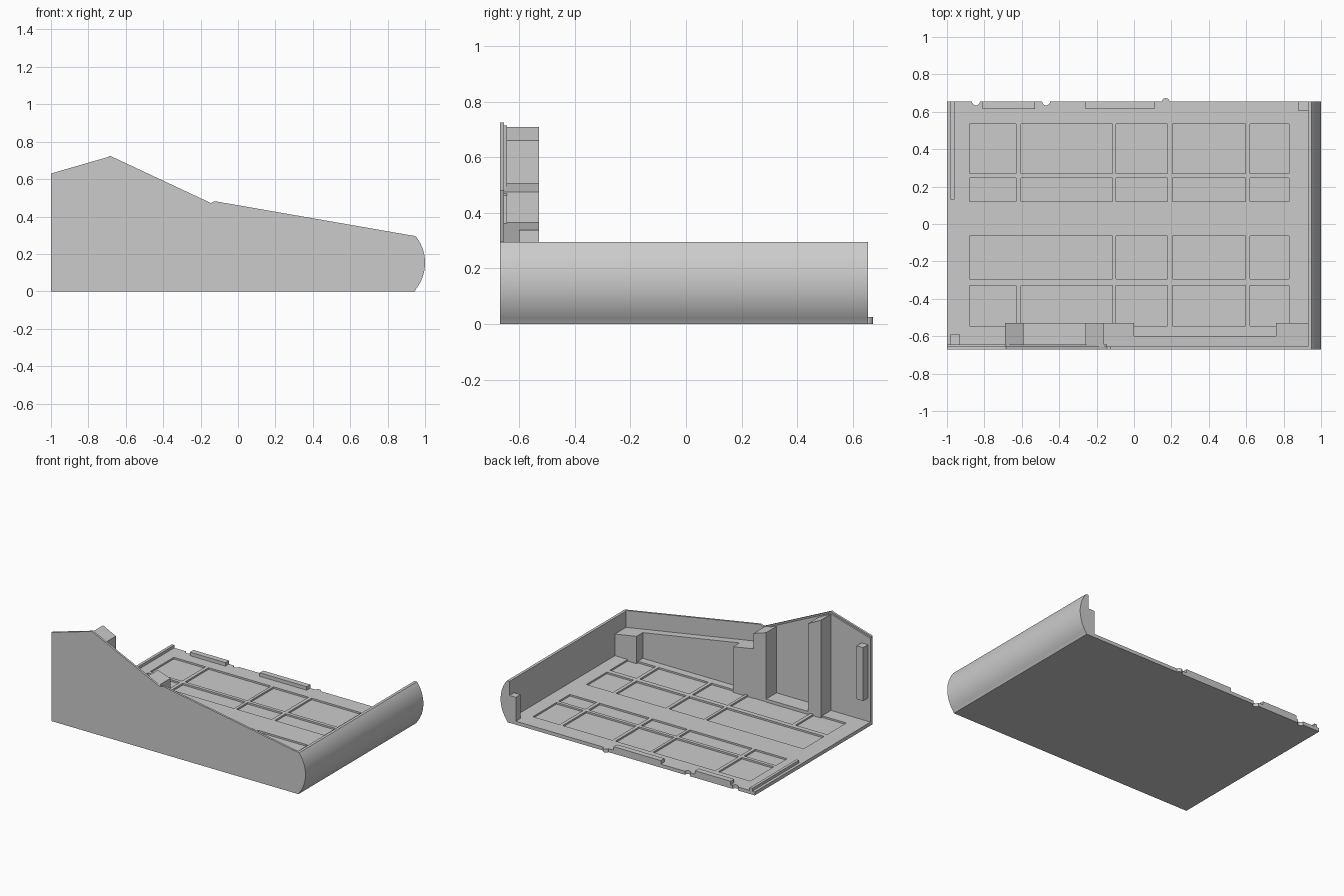
import bpy, bmesh, math
from mathutils import Matrix, Vector

cube = bpy.data.objects.get("Cube")
if cube:
    bpy.data.objects.remove(cube, do_unlink=True)

grey = bpy.data.materials.new("plain_grey")
grey.use_nodes = True
GREY = (0.6, 0.6, 0.6, 1)
grey.diffuse_color = GREY
grey.node_tree.nodes["Principled BSDF"].inputs["Base Color"].default_value = GREY


def finish(name, bm):
    bmesh.ops.recalc_face_normals(bm, faces=bm.faces)
    mesh = bpy.data.meshes.new(name)
    bm.to_mesh(mesh)
    bm.free()
    mesh.materials.append(grey)
    obj = bpy.data.objects.new(name, mesh)
    bpy.context.collection.objects.link(obj)
    return obj


def add_box(bm, x0, x1, y0, y1, z0, z1):
    centre = Vector((x0 + x1, y0 + y1, z0 + z1)) / 2
    size = Matrix.Diagonal((x1 - x0, y1 - y0, z1 - z0, 1))
    bmesh.ops.create_cube(bm, size=1, matrix=Matrix.Translation(centre) @ size)


def add_rod(bm, x, y, radius, z0, z1):
    bmesh.ops.create_cone(bm, cap_ends=True, segments=20, radius1=radius, radius2=radius,
                          depth=z1 - z0, matrix=Matrix.Translation((x, y, (z0 + z1) / 2)))


def box(name, *bounds):
    bm = bmesh.new()
    add_box(bm, *bounds)
    return finish(name, bm)


def prism(name, profile, y0, y1):
    """Extrude an x-z outline from y0 to y1."""
    bm = bmesh.new()
    face = bm.faces.new([bm.verts.new((x, y0, z)) for x, z in profile])
    out = bmesh.ops.extrude_face_region(bm, geom=[face])
    moved = [v for v in out["geom"] if isinstance(v, bmesh.types.BMVert)]
    bmesh.ops.translate(bm, verts=moved, vec=(0, y1 - y0, 0))
    return finish(name, bm)


def smooth(obj):
    bpy.ops.object.select_all(action="DESELECT")
    obj.select_set(True)
    bpy.context.view_layer.objects.active = obj
    bpy.ops.object.shade_smooth_by_angle(angle=math.radians(20))


FRONT, BACK = -0.67, 0.655
INNER = -0.655
SHELF = -0.53
FLOOR = 0.025

# Floor plate with shallow rectangular pockets and two edge notches
floor = box("floor", -1, 0.935, INNER - 0.005, BACK, 0, FLOOR)
columns = [(-0.88, -0.63), (-0.605, -0.115), (-0.095, 0.18), (0.205, 0.595), (0.62, 0.83)]
wide_columns = [(-0.88, -0.115)] + columns[2:]
rows = [(0.27, 0.535, columns), (0.12, 0.245, columns),
        (-0.295, -0.065, wide_columns), (-0.545, -0.33, columns)]
bm = bmesh.new()
for y0, y1, spans in rows:
    for x0, x1 in spans:
        add_box(bm, x0, x1, y0, y1, FLOOR - 0.012, 0.1)
for x in (-0.845, -0.47):
    add_rod(bm, x, BACK, 0.021, -0.1, 0.1)
cutter = finish("pocket_cutter", bm)
cutter.hide_render = True
cut = floor.modifiers.new("pockets", "BOOLEAN")
cut.operation = "DIFFERENCE"
cut.solver = "EXACT"
cut.object = cutter
bpy.ops.object.select_all(action="DESELECT")
bpy.context.view_layer.objects.active = floor
floor.select_set(True)
bpy.ops.object.modifier_apply(modifier=cut.name)
bpy.data.objects.remove(cutter, do_unlink=True)

# Rounded nose outline, from top to bottom
nose = []
for i in range(25):
    a = math.radians(38.7 * (1 - i / 12))
    nose.append((0.772 + 0.228 * math.cos(a), 0.1525 + 0.1425 * math.sin(a) / math.sin(math.radians(38.7))))
nose.append((0.945, 0))

# Side wall, its inner lip, and the rounded end wall
slope = [(-1, 0.63), (-0.695, 0.718), (-0.685, 0.725), (-0.67, 0.718),
         (-0.145, 0.472), (-0.125, 0.482)]
smooth(prism("side_wall", [(-1, 0)] + slope + nose, FRONT, INNER))
lip = [(x, z - 0.01) for x, z in slope[:5]]
prism("side_wall_lip", [(-1, 0.01)] + lip + [(-0.145, 0.01)], INNER, -0.645)
smooth(prism("rounded_end_wall", [(0.93, 0), (0.93, 0.295)] + nose, INNER, BACK))

# Two tall posts with sloping tops
for name, x0, x1, z0, z1 in (("tall_post", -0.69, -0.59, 0.71, 0.66),
                             ("short_post", -0.26, -0.16, 0.507, 0.475)):
    prism(name, [(x0, 0.015), (x0, z0), (x1, z1), (x1, 0.015)], INNER, SHELF)
box("post_plinth", -0.59, -0.26, INNER, SHELF, 0.01, 0.035)


# Sloping ledge along the wall with a wider leg at each end
def ledge(name, x0, x1, y1):
    top = [(x, 0.36 - 0.171 * (x + 0.13)) for x in (x0, x1)]
    prism(name, [(x0, 0.01)] + top + [(x1, 0.01)], INNER, y1)


ledge("ledge_leg_left", 0.76, 0.935, SHELF)
ledge("ledge_middle", 0, 0.76, -0.6)
ledge("ledge_leg_right", -0.16, 0, SHELF)

# Small raised bar on the wall and block in the end-wall corner
box("wall_bar", -0.98, -0.93, -0.65, -0.59, 0.19, 0.57)
box("corner_block", 0.88, 0.935, 0.605, BACK, 0.01, 0.195)

# Locating lips, side rail and round tab on the floor edges
box("back_lip_outer", -0.81, -0.53, 0.615, BACK, 0.01, 0.05)
box("back_lip_inner", -0.26, 0.11, 0.615, BACK, 0.01, 0.05)
box("side_rail", -0.98, -0.96, 0.13, BACK, 0.01, 0.045)
bm = bmesh.new()
add_rod(bm, 0.17, BACK - 0.003, 0.021, 0, FLOOR)
finish("round_tab", bm)
